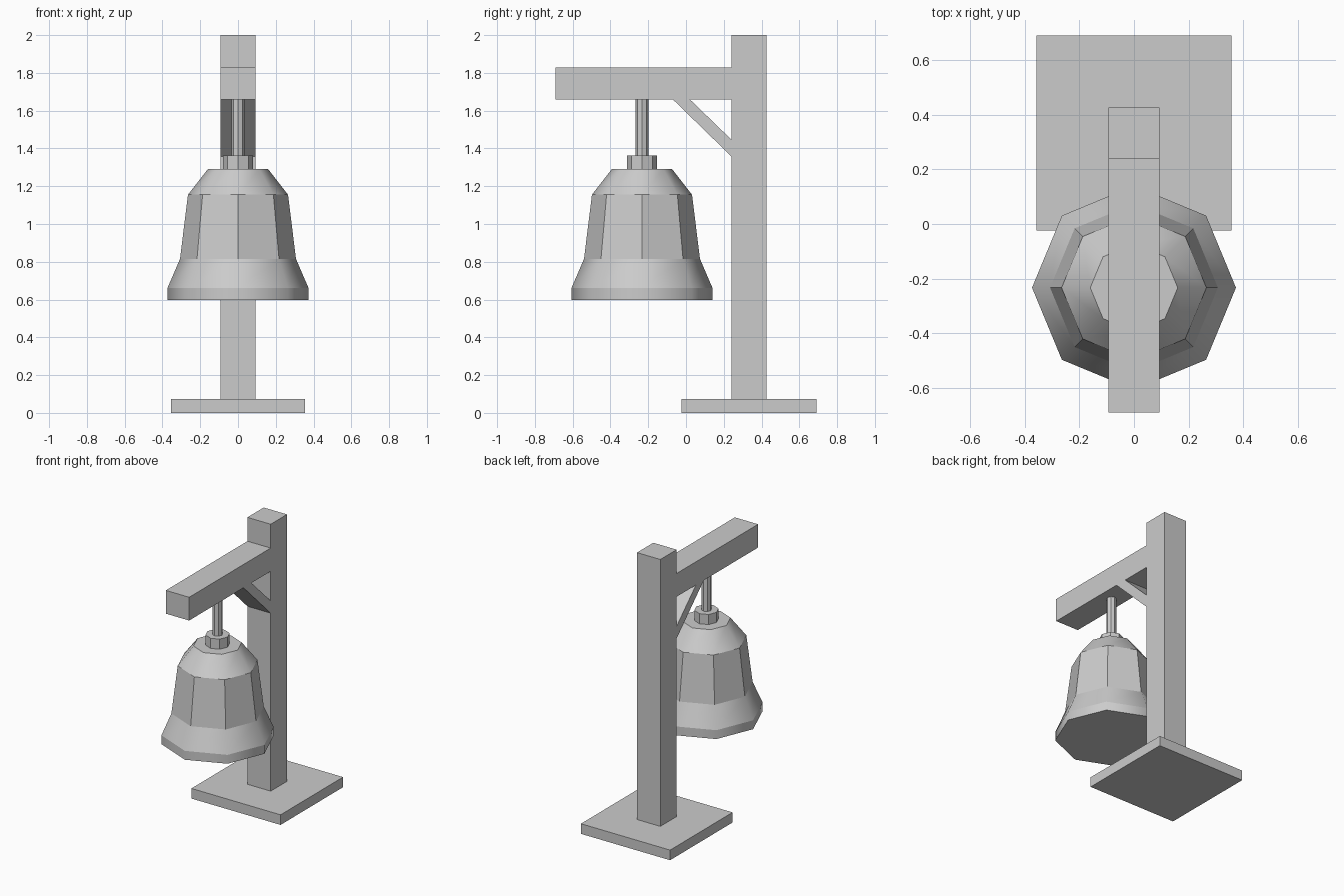
import bpy
import bmesh
from math import cos, sin, tau

if "Cube" in bpy.data.objects:
    bpy.data.objects.remove(bpy.data.objects["Cube"])

POST_Y = 0.333    # centre of base and post
BELL_Y = -0.233   # hanging axis of the bell
HALF = 0.093      # half width of the timbers


def finish(name, bm):
    bmesh.ops.recalc_face_normals(bm, faces=bm.faces)
    mesh = bpy.data.meshes.new(name)
    bm.to_mesh(mesh)
    bm.free()
    obj = bpy.data.objects.new(name, mesh)
    bpy.context.collection.objects.link(obj)
    return obj


def side_profile(name, points, half_width):
    """Extrude a (y, z) outline across x."""
    bm = bmesh.new()
    face = bm.faces.new([bm.verts.new((-half_width, y, z)) for y, z in points])
    ext = bmesh.ops.extrude_face_region(bm, geom=[face])
    moved = [g for g in ext["geom"] if isinstance(g, bmesh.types.BMVert)]
    bmesh.ops.translate(bm, verts=moved, vec=(2 * half_width, 0, 0))
    return finish(name, bm)


def block(name, half_width, y0, y1, z0, z1):
    return side_profile(name, [(y0, z0), (y1, z0), (y1, z1), (y0, z1)], half_width)


def lathe(name, profile, smooth_bands=(), sides=8):
    """Capped octagonal solid from (radius, z) rings about the bell axis."""
    bm = bmesh.new()
    rings = [[bm.verts.new((r * cos(tau * i / sides),
                            BELL_Y + r * sin(tau * i / sides), z))
              for i in range(sides)] for r, z in profile]
    for b, (low, high) in enumerate(zip(rings, rings[1:])):
        for i in range(sides):
            j = (i + 1) % sides
            f = bm.faces.new((low[i], low[j], high[j], high[i]))
            f.smooth = b in smooth_bands
    bm.faces.new(rings[0])
    bm.faces.new(rings[-1])
    # keep the horizontal ring edges crisp
    for ring in rings:
        for i in range(sides):
            bm.edges.get((ring[i], ring[(i + 1) % sides])).smooth = False
    return finish(name, bm)


# Stand
block("base", 0.356, POST_Y - 0.356, 0.69, 0, 0.073)
block("post", HALF, POST_Y - HALF, POST_Y + HALF, 0.073, 2.0)
block("beam", HALF, -0.69, POST_Y - HALF, 1.66, 1.828)
side_profile("brace", [(-0.07, 1.66), (0.24, 1.358), (0.24, 1.447), (0.02, 1.66)], HALF)

# Bell: rim, flare and shoulder are smooth, the waist is faceted
lathe("bell", [(0.373, 0.598), (0.373, 0.662), (0.307, 0.815),
               (0.265, 1.155), (0.16, 1.29)], smooth_bands=(0, 1, 3))
lathe("collar", [(0.08, 1.29), (0.08, 1.363)])
lathe("hanger_rod", [(0.034, 1.363), (0.034, 1.66)])
